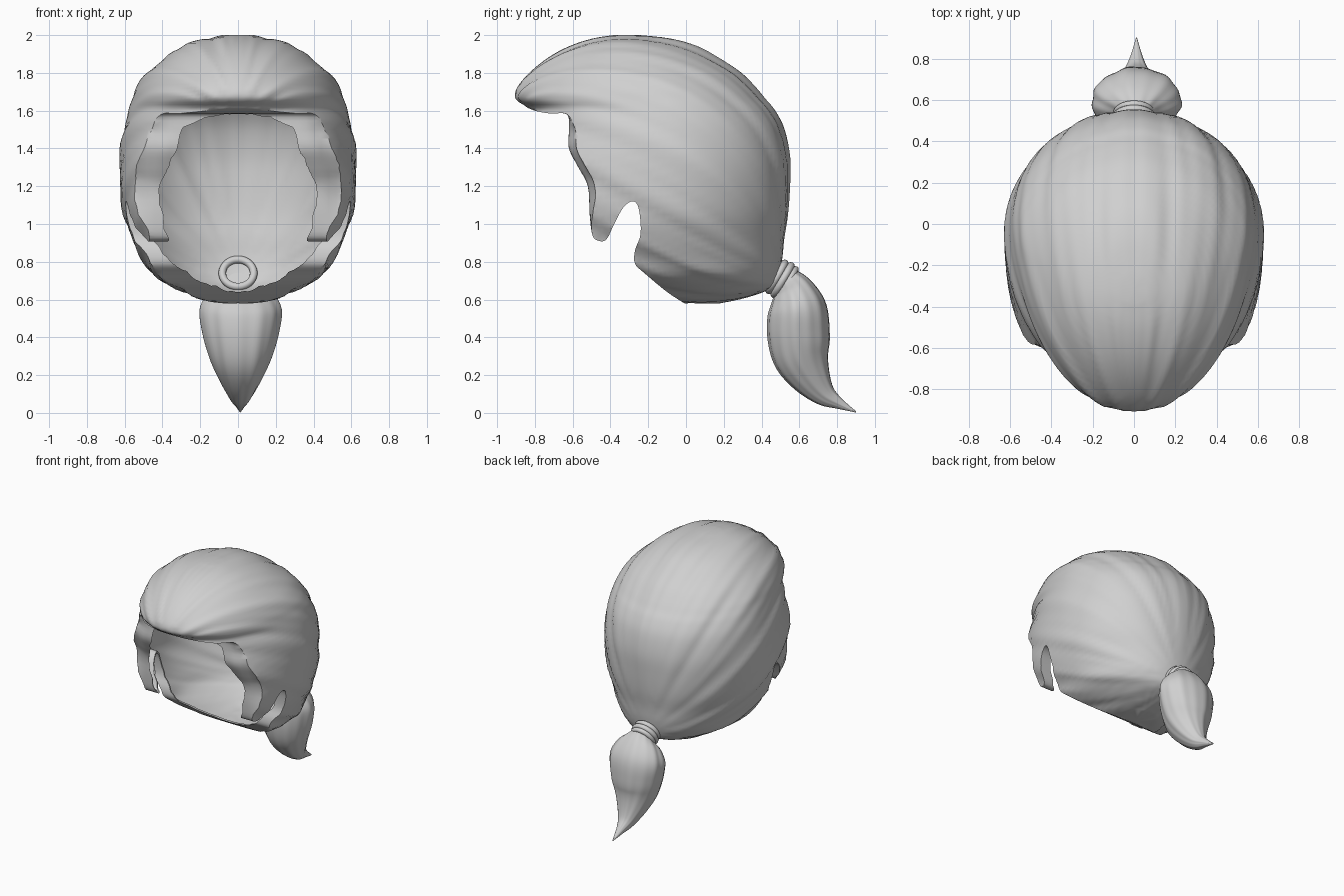
import bpy, bmesh, math
from mathutils import Vector

if "Cube" in bpy.data.objects:
    bpy.data.objects.remove(bpy.data.objects["Cube"])

grey = bpy.data.materials.new("hair grey")
grey.use_nodes = True
COLOUR = (0.63, 0.63, 0.63, 1)
grey.diffuse_color = COLOUR
grey.node_tree.nodes["Principled BSDF"].inputs["Base Color"].default_value = COLOUR


def clamp(v):
    return max(0.0, min(1.0, v))


def smooth_rows(rows, steps):
    """Catmull-Rom interpolation through rows of numbers."""
    out = []
    for i in range(len(rows) - 1):
        a, b = rows[max(i - 1, 0)], rows[i]
        c, d = rows[i + 1], rows[min(i + 2, len(rows) - 1)]
        for s in range(steps):
            t = s / steps
            out.append([q + 0.5 * t * (r - p + t * (2 * p - 5 * q + 4 * r - w + t * (3 * (q - r) + w - p)))
                        for p, q, r, w in zip(a, b, c, d)])
    return out + [list(rows[-1])]


def loft(name, rings, fan=True):
    """Closed skin over rings of points; ends are fanned or single faces."""
    bm = bmesh.new()
    loops = [[bm.verts.new(p) for p in ring] for ring in rings]
    n = len(loops[0])
    for a, b in zip(loops, loops[1:]):
        for k in range(n):
            bm.faces.new((a[k], a[(k + 1) % n], b[(k + 1) % n], b[k]))
    caps = [bm.faces.new(loop) for loop in (loops[0], loops[-1])]
    if fan:
        bmesh.ops.poke(bm, faces=caps)
    bmesh.ops.recalc_face_normals(bm, faces=bm.faces)
    mesh = bpy.data.meshes.new(name)
    bm.to_mesh(mesh)
    bm.free()
    mesh.materials.append(grey)
    obj = bpy.data.objects.new(name, mesh)
    bpy.context.collection.objects.link(obj)
    return obj


def carve(obj, cutter):
    """Subtract the cutter and remove it."""
    cutter.hide_render = True
    bpy.context.view_layer.objects.active = obj
    mod = obj.modifiers.new("cut", "BOOLEAN")
    mod.operation, mod.solver, mod.object = "DIFFERENCE", "EXACT", cutter
    bpy.ops.object.modifier_apply(modifier=mod.name)
    bpy.data.objects.remove(cutter)


def finish(obj, angle=40):
    bpy.ops.object.select_all(action="DESELECT")
    obj.select_set(True)
    bpy.context.view_layer.objects.active = obj
    bpy.ops.object.shade_smooth_by_angle(angle=math.radians(angle))


# Combed strands: shallow grooves fanning out from the tie
TIE = Vector((0, 0.49, 0.715))
FAN_UP = Vector((0, 0.5, 0.86))
CENTRE = Vector((0, -0.1, 1.25))


def comb(p):
    d = p - TIE
    phi = abs(math.atan2(d.x, d.dot(FAN_UP)))
    fade = min(1, d.length / 0.6) * min(1, abs(d.x) / 0.08)
    wave = math.sin(17 * phi + 1) + 0.6 * math.sin(31 * phi + 3 * d.y) + 0.4 * math.sin(53 * phi)
    return p + (p - CENTRE).normalized() * 0.0045 * fade * wave


def head(name, rows, segments=144):
    rings = []
    for z, front, back, width, mid in smooth_rows(rows, 4):
        ring = []
        for k in range(segments):
            a = math.tau * k / segments
            reach = back - mid if math.sin(a) > 0 else mid - front
            ring.append(comb(Vector((width * math.cos(a), mid + reach * math.sin(a), z))))
        rings.append(ring)
    return loft(name, rings)


# Head of hair: height, front, back, half width, widest point
outer_rows = [
    (0.58, -0.15, 0.18, 0.11, 0.05), (0.61, -0.28, 0.32, 0.22, 0.03),
    (0.66, -0.42, 0.45, 0.33, 0), (0.73, -0.53, 0.49, 0.45, -0.03),
    (0.82, -0.66, 0.51, 0.51, -0.06), (0.92, -0.8, 0.52, 0.56, -0.08),
    (1.05, -0.9, 0.54, 0.605, -0.08), (1.2, -0.93, 0.55, 0.625, -0.08),
    (1.35, -0.93, 0.55, 0.625, -0.08), (1.5, -0.87, 0.52, 0.605, -0.08),
    (1.6, -0.83, 0.47, 0.58, -0.09), (1.66, -0.9, 0.42, 0.56, -0.1),
    (1.72, -0.895, 0.37, 0.535, -0.13), (1.8, -0.83, 0.29, 0.48, -0.18),
    (1.88, -0.73, 0.17, 0.39, -0.25), (1.94, -0.62, 0.06, 0.29, -0.29),
    (1.98, -0.5, -0.08, 0.19, -0.31), (2.0, -0.38, -0.25, 0.06, -0.32)]
hollow_rows = [(1.29 + (z - 1.29) * 0.98, f + 0.018, b - 0.014, w - 0.015, m)
               for z, f, b, w, m in outer_rows]
mouth_rows = [(1.28 + (z - 1.28) * 0.92, max(f + 0.07, -0.74 if z < 1.55 else -0.64),
               b - 0.06, max(w - 0.07, 0.03), m) for z, f, b, w, m in outer_rows]

# Hairline outline: fringe underside, sideburn, ear notch, nape edge
hairline = smooth_rows([
    (-0.95, 1.63), (-0.88, 1.63), (-0.8, 1.6), (-0.72, 1.585), (-0.63, 1.58), (-0.62, 1.5),
    (-0.62, 1.4), (-0.57, 1.3), (-0.52, 1.2), (-0.51, 1.05), (-0.495, 0.94), (-0.46, 0.91),
    (-0.42, 0.92), (-0.38, 1), (-0.33, 1.09), (-0.28, 1.12), (-0.25, 1.08), (-0.24, 0.95),
    (-0.27, 0.86), (-0.27, 0.79), (-0.22, 0.74), (-0.1, 0.64), (0, 0.575)], 4)


def face_cutter(name, inset):
    """Space in front of the hairline, rounded outwards and moved into the hair by inset."""
    line = []
    for i, (y, z) in enumerate(hairline):
        before, after = hairline[max(i - 1, 0)], hairline[min(i + 1, len(hairline) - 1)]
        along = Vector((after[0] - before[0], after[1] - before[1])).normalized()
        line.append((y - along.y * inset, z + along.x * inset))
    slices = []
    for x in [s * 0.04 for s in range(-18, 19)]:
        ring = [(x, -1.3, 1.63 + inset)]
        for y, z in line:
            out = max(0, abs(x) - 0.42 + 0.09 * clamp((z - 1.2) / 0.3))
            edge = clamp((-0.42 - y) / 0.06) * clamp((z - 0.95) / 0.2) * clamp((1.59 - z) / 0.1)
            ring.append((x, y + edge * min(0.04, 3 * out * out), z))
        slices.append(ring + [(x, 0.05, 0.45), (x, -1.3, 0.45)])
    return loft(name, slices, fan=False)


# Thin shell whose edge turns inwards as a lip along the hairline
hair = head("hair_shell", outer_rows)
hollow = head("hollow_cutter", hollow_rows)
carve(hollow, face_cutter("lip_cutter", 0.014))
carve(hair, face_cutter("face_cutter", 0))
carve(hair, hollow)
carve(hair, head("mouth_cutter", mouth_rows))
finish(hair, 50)

# Ponytail: path y, path z, half width, half depth
tail_rows = [
    (0.47, 0.73, 0.075, 0.075), (0.53, 0.695, 0.085, 0.08), (0.565, 0.645, 0.165, 0.115),
    (0.59, 0.55, 0.215, 0.155), (0.595, 0.42, 0.2, 0.165), (0.61, 0.3, 0.165, 0.15),
    (0.66, 0.19, 0.115, 0.11), (0.73, 0.1, 0.065, 0.065), (0.81, 0.05, 0.03, 0.03),
    (0.9, 0.005, 0.003, 0.003)]
path = smooth_rows(tail_rows, 5)
rings = []
for i, (y, z, width, depth) in enumerate(path):
    before, after = path[max(i - 1, 0)], path[min(i + 1, len(path) - 1)]
    along = Vector((0, after[0] - before[0], after[1] - before[1])).normalized()
    across = along.cross(Vector((1, 0, 0)))
    ring = []
    for k in range(72):
        a = math.tau * k / 72
        r = 1 + 0.015 * math.sin(7 * a + 1) + 0.012 * math.sin(13 * a)
        ring.append(Vector((0.012, y, z)) + r * (Vector((width * math.cos(a), 0, 0)) + across * depth * math.sin(a)))
    rings.append(ring)
finish(loft("ponytail", rings))

# Hair tie: wound bands, with the innermost one standing inside the shell
axis = Vector((0, 0.86, -0.5))
for name, shift, radius, thick in (("tie_inner", -0.05, 0.083, 0.02), ("tie_first", -0.01, 0.083, 0.02),
                                   ("tie_second", 0.025, 0.088, 0.02), ("tie_third", 0.055, 0.083, 0.018)):
    bpy.ops.mesh.primitive_torus_add(
        major_segments=48, minor_segments=12, major_radius=radius, minor_radius=thick,
        location=TIE + axis * shift, rotation=axis.to_track_quat("Z", "Y").to_euler())
    band = bpy.context.object
    band.name = name
    band.data.materials.append(grey)
    finish(band, 60)
